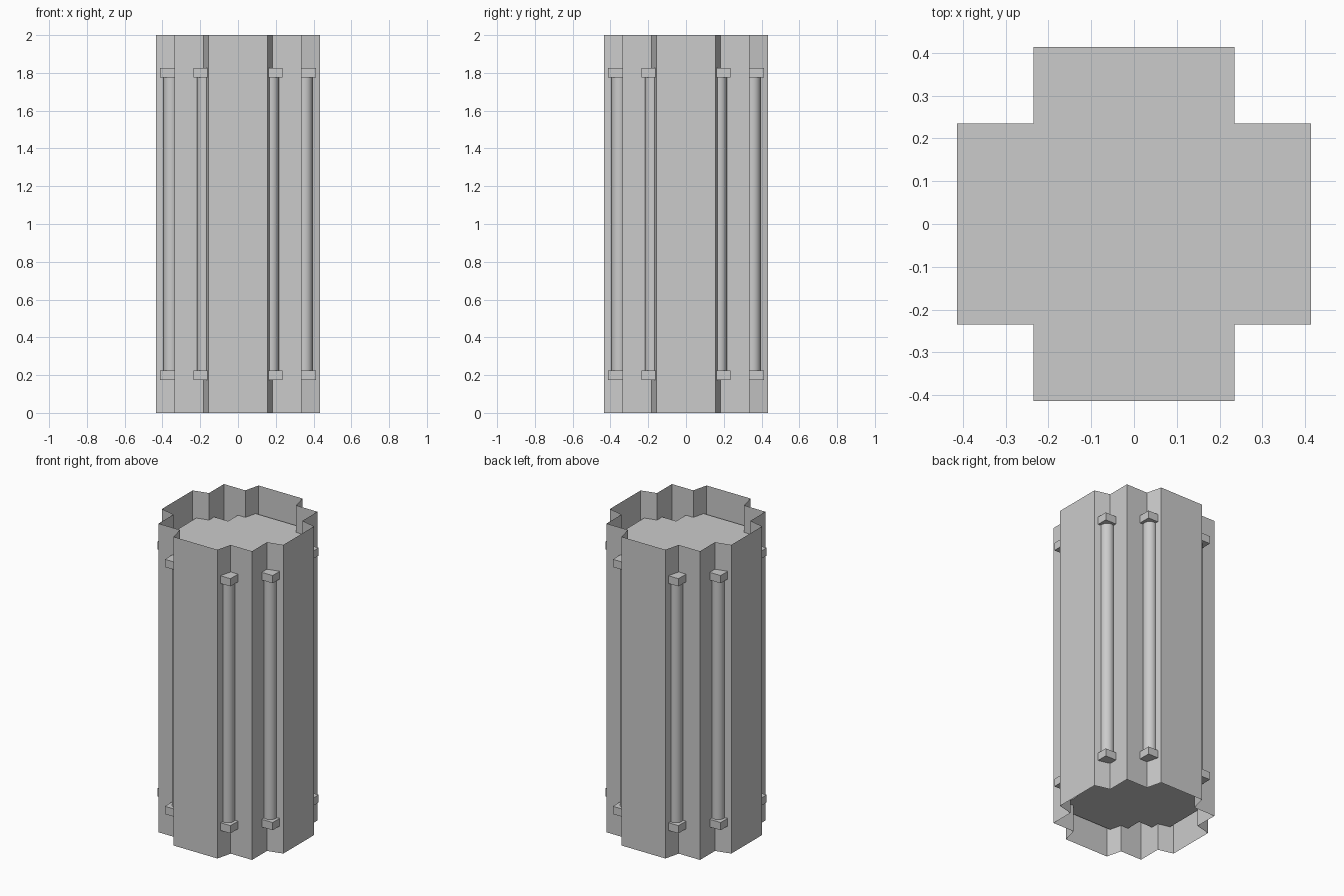
import bpy
import bmesh

cube = bpy.data.objects.get("Cube")
if cube:
    bpy.data.objects.remove(cube, do_unlink=True)

# One grey for everything
grey = bpy.data.materials.new("plain grey")
grey.use_nodes = True
colour = (0.6, 0.6, 0.6, 1)
grey.diffuse_color = colour
grey.node_tree.nodes["Principled BSDF"].inputs["Base Color"].default_value = colour


def add_object(name, bm):
    mesh = bpy.data.meshes.new(name)
    bm.to_mesh(mesh)
    bm.free()
    mesh.materials.append(grey)
    obj = bpy.data.objects.new(name, mesh)
    bpy.context.collection.objects.link(obj)
    return obj


def four_turns(points):
    """Repeat a quarter outline four times around the z axis."""
    outline = []
    for _ in range(4):
        outline += points
        points = [(-y, x) for x, y in points]
    return outline


def extrude_outline(name, outline, bottom, top, capped):
    bm = bmesh.new()
    low = [bm.verts.new((x, y, bottom)) for x, y in outline]
    high = [bm.verts.new((x, y, top)) for x, y in outline]
    n = len(outline)
    for i in range(n):
        j = (i + 1) % n
        bm.faces.new((low[i], low[j], high[j], high[i]))
    if capped:
        bm.faces.new(low[::-1])
        bm.faces.new(high)
    return add_object(name, bm)


# Open sheet shell: four flared panels joined by square corners
shell = four_turns([(0.435, -0.157), (0.435, 0.157), (0.335, 0.182),
                    (0.335, 0.335), (0.182, 0.335)])
extrude_outline("outer_shell", shell, 0, 2, False)

# Cross-shaped plates whose corners poke through the shell
REACH, HALF = 0.413, 0.235
cross = four_turns([(REACH, -HALF), (REACH, HALF), (HALF, HALF)])
for name, z in (("lower_plate", 0.2), ("upper_plate", 1.8)):
    extrude_outline(name, cross, z - 0.025, z + 0.025, True)

# Rods standing between the plate corners
for i, (x, y) in enumerate(four_turns([(0.354, -0.176), (0.354, 0.176)])):
    bpy.ops.mesh.primitive_cylinder_add(vertices=32, radius=0.041, depth=1.6,
                                        location=(x, y, 1))
    rod = bpy.context.object
    rod.name = f"rod_{i + 1}"
    rod.data.materials.append(grey)
    bpy.ops.object.shade_smooth_by_angle()
